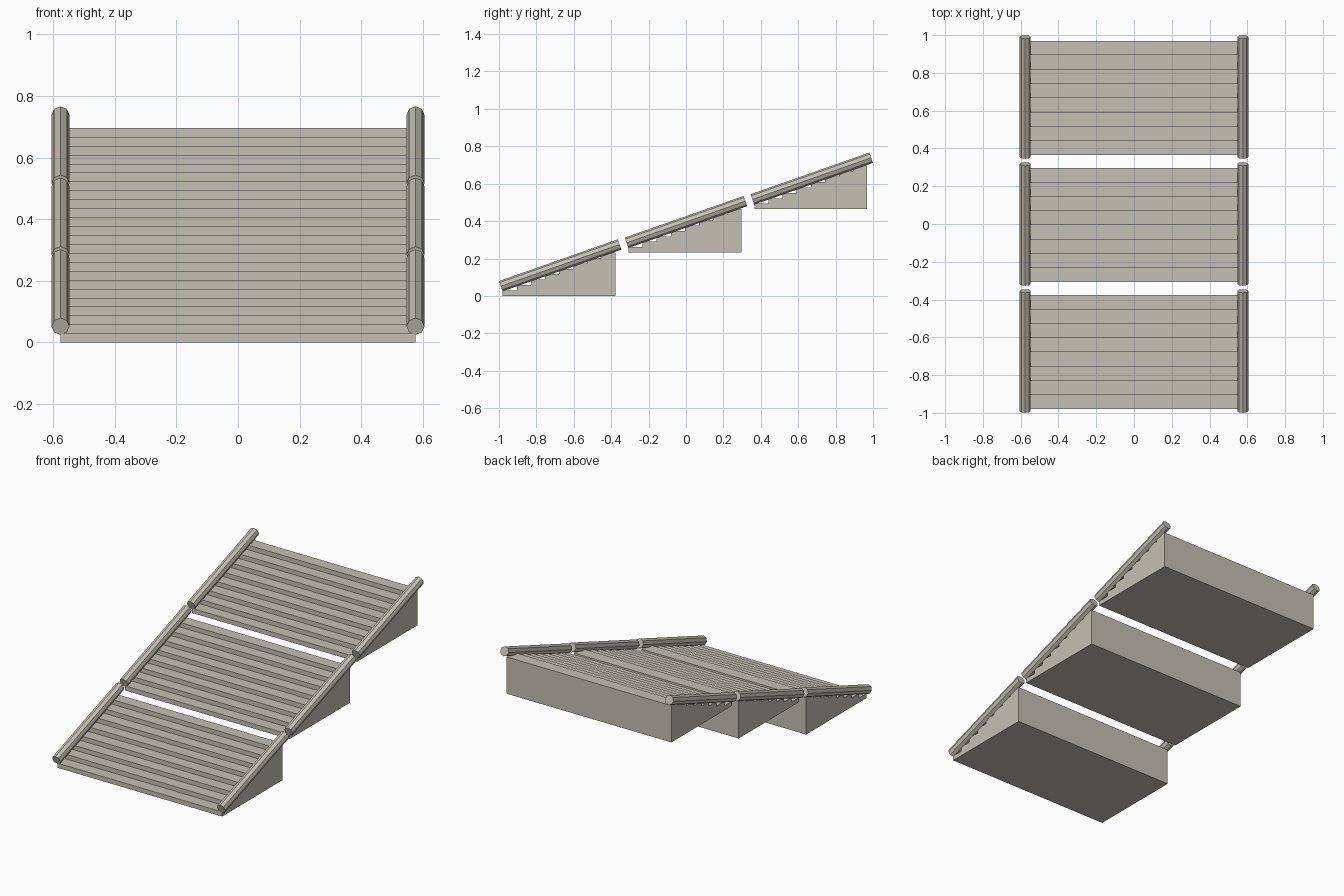
import bpy
import bmesh
from mathutils import Vector

cube = bpy.data.objects.get("Cube")
if cube:
    bpy.data.objects.remove(cube)

FLIGHTS, STEPS = 3, 8
TREAD, RISER = 0.0755, 0.029
HALF_WIDTH = 0.576
SPACING = 0.6725
RISE = STEPS * RISER
RAIL_RADIUS = 0.029

stone = bpy.data.materials.new("warm grey stone")
stone.use_nodes = True
colour = (0.55, 0.53, 0.46, 1)
stone.diffuse_color = colour
stone.node_tree.nodes["Principled BSDF"].inputs["Base Color"].default_value = colour


def add_object(name, bm):
    bmesh.ops.recalc_face_normals(bm, faces=bm.faces)
    mesh = bpy.data.meshes.new(name)
    bm.to_mesh(mesh)
    bm.free()
    mesh.materials.append(stone)
    obj = bpy.data.objects.new(name, mesh)
    bpy.context.collection.objects.link(obj)
    return obj


def add_steps(name, y, z):
    # Stepped side profile with a flat base, extruded across the width
    profile = [(y, z)]
    for i in range(STEPS):
        top = z + (i + 1) * RISER
        profile += [(y + i * TREAD, top), (y + (i + 1) * TREAD, top)]
    profile.append((y + STEPS * TREAD, z))
    bm = bmesh.new()
    side = bm.faces.new([bm.verts.new((-HALF_WIDTH, py, pz)) for py, pz in profile])
    extruded = bmesh.ops.extrude_face_region(bm, geom=[side])["geom"]
    verts = [v for v in extruded if isinstance(v, bmesh.types.BMVert)]
    bmesh.ops.translate(bm, verts=verts, vec=(2 * HALF_WIDTH, 0, 0))
    add_object(name, bm)


def add_rail(name, start, end):
    # Eight-sided bar between two points
    axis = end - start
    bm = bmesh.new()
    bmesh.ops.create_cone(bm, cap_ends=True, segments=8, radius1=RAIL_RADIUS,
                          radius2=RAIL_RADIUS, depth=axis.length)
    rail = add_object(name, bm)
    rail.location = (start + end) / 2
    rail.rotation_euler = axis.to_track_quat("Z", "Y").to_euler()


for n in range(FLIGHTS):
    shift = Vector((0, n * SPACING, n * RISE))
    add_steps(f"stair_flight_{n + 1}", -0.98 + shift.y, shift.z)
    for label, sign in (("left", 1), ("right", -1)):
        x = sign * HALF_WIDTH
        add_rail(f"{label}_rail_{n + 1}",
                 Vector((x, -0.99, 0.052)) + shift,
                 Vector((x, -0.355, 0.275)) + shift)
